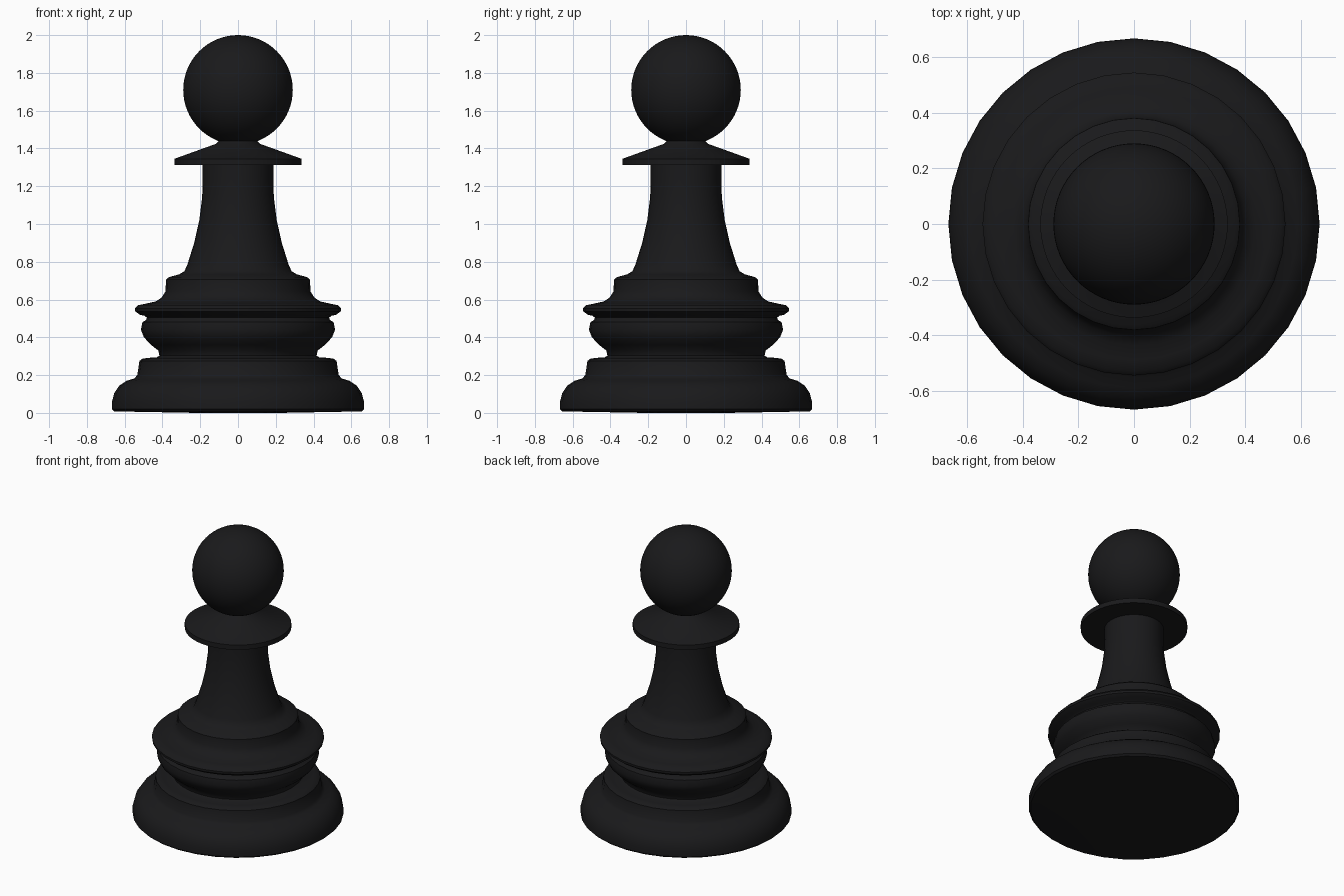
import bpy, bmesh
from math import cos, sin, tau, radians

if "Cube" in bpy.data.objects:
    bpy.data.objects.remove(bpy.data.objects["Cube"])

black = bpy.data.materials.new("black_finish")
black.diffuse_color = (0.01, 0.01, 0.011, 1)
black.use_nodes = True
black.node_tree.nodes["Principled BSDF"].inputs["Base Color"].default_value = black.diffuse_color


def finish(obj, angle):
    obj.data.materials.append(black)
    bpy.ops.object.select_all(action='DESELECT')
    obj.select_set(True)
    bpy.context.view_layer.objects.active = obj
    bpy.ops.object.shade_smooth_by_angle(angle=radians(angle))


def lathe(name, profile, sides, angle=40):
    """Turn a (radius, height) profile around z and cap both ends."""
    bm = bmesh.new()
    rings = [[bm.verts.new((r * cos(tau * i / sides), r * sin(tau * i / sides), z))
              for i in range(sides)] for r, z in profile]
    for a, b in zip(rings, rings[1:]):
        for i in range(sides):
            j = (i + 1) % sides
            bm.faces.new((a[i], a[j], b[j], b[i]))
    bm.faces.new(rings[0][::-1])
    bm.faces.new(rings[-1])
    mesh = bpy.data.meshes.new(name)
    bm.to_mesh(mesh)
    bm.free()
    obj = bpy.data.objects.new(name, mesh)
    bpy.context.collection.objects.link(obj)
    finish(obj, angle)


# Turned foot, waist mouldings and tapering stem
lathe("turned_body", [
    (0.22, 0), (0.60, 0.007), (0.655, 0.008), (0.668, 0.02), (0.667, 0.06),
    (0.655, 0.105), (0.628, 0.145), (0.59, 0.17), (0.55, 0.182), (0.533, 0.2),
    (0.522, 0.275), (0.508, 0.286), (0.48, 0.291), (0.43, 0.294), (0.416, 0.303),
    (0.422, 0.33), (0.46, 0.36), (0.498, 0.4), (0.514, 0.44), (0.506, 0.48),
    (0.487, 0.492), (0.482, 0.504), (0.495, 0.514), (0.52, 0.52), (0.544, 0.538),
    (0.545, 0.553), (0.53, 0.57), (0.49, 0.578), (0.435, 0.59), (0.403, 0.612),
    (0.384, 0.643), (0.381, 0.706), (0.365, 0.719), (0.31, 0.734), (0.284, 0.75),
    (0.268, 0.785), (0.232, 0.9), (0.205, 1.02), (0.19, 1.14), (0.187, 1.22),
    (0.187, 1.32)], 32)

# Flat-bottomed conical collar
lathe("collar", [(0.337, 1.312), (0.337, 1.345), (0.115, 1.425), (0.10, 1.44)], 64, 30)

# Round head
bpy.ops.mesh.primitive_uv_sphere_add(segments=64, ring_count=32, radius=0.29,
                                     location=(0, 0, 1.71))
head = bpy.context.object
head.name = "round_head"
finish(head, 40)
